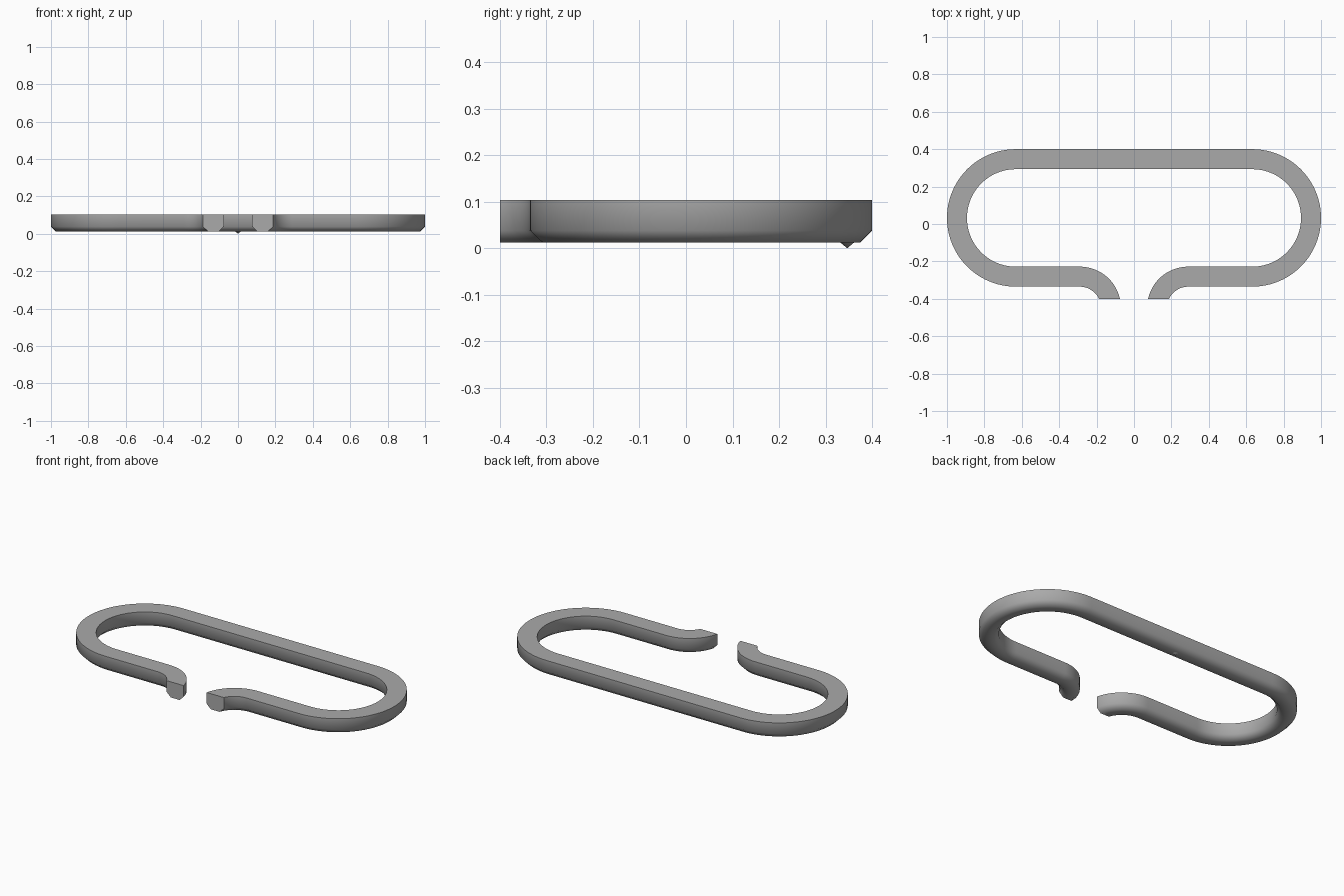
import bpy, bmesh, math

if "Cube" in bpy.data.objects:
    bpy.data.objects.remove(bpy.data.objects["Cube"])

grey = bpy.data.materials.new("plain grey")
grey.diffuse_color = (0.4, 0.4, 0.4, 1)
grey.use_nodes = True
grey.node_tree.nodes["Principled BSDF"].inputs["Base Color"].default_value = grey.diffuse_color

HALF_W = 0.0535          # half width of the bar
Z0, Z1, CH = 0.012, 0.104, 0.026
CX, CY, R = 0.6325, 0.0325, 0.314       # big end arcs (centreline)
TX, TR = 0.29, 0.1665                   # flared tips (centreline)
TY = CY - R - TR


def arc(cx, cy, r, a0, a1, n):
    """Points with their outward-left normals along an arc."""
    turn = 1 if a1 > a0 else -1
    out = []
    for i in range(n + 1):
        a = math.radians(a0 + (a1 - a0) * i / n)
        c, s = math.cos(a), math.sin(a)
        out.append((cx + r * c, cy + r * s, -c * turn, -s * turn))
    return out


def finish(bm, name, angle):
    bmesh.ops.recalc_face_normals(bm, faces=bm.faces)
    mesh = bpy.data.meshes.new(name)
    bm.to_mesh(mesh)
    bm.free()
    ob = bpy.data.objects.new(name, mesh)
    bpy.context.collection.objects.link(ob)
    mesh.materials.append(grey)
    bpy.ops.object.select_all(action='DESELECT')
    ob.select_set(True)
    bpy.context.view_layer.objects.active = ob
    bpy.ops.object.shade_smooth_by_angle(angle=math.radians(angle))
    return ob


# Centreline of the open link, from the right tip around to the left tip
path = (arc(TX, TY, TR, 180, 90, 24) + arc(CX, CY, R, -90, 90, 48)
        + arc(-CX, CY, R, 90, 270, 48) + arc(-TX, TY, TR, 90, 0, 24))

# Flat-topped bar section with chamfered lower edges
section = [(-HALF_W, Z1), (-HALF_W, Z0 + CH), (-HALF_W + CH, Z0),
           (HALF_W - CH, Z0), (HALF_W, Z0 + CH), (HALF_W, Z1)]

# Swept bar, tips trimmed flat at the front
bm = bmesh.new()
rings = [[bm.verts.new((x + nx * u, y + ny * u, z)) for u, z in section]
         for x, y, nx, ny in path]
k = len(section)
for a, b in zip(rings, rings[1:]):
    for i in range(k):
        j = (i + 1) % k
        bm.faces.new((a[i], a[j], b[j], b[i]))
cut = bmesh.ops.bisect_plane(bm, geom=bm.verts[:] + bm.edges[:] + bm.faces[:],
                             plane_co=(0, -0.4, 0), plane_no=(0, -1, 0), clear_outer=True)
bmesh.ops.holes_fill(bm, edges=[e for e in bm.edges if e.is_boundary], sides=0)
finish(bm, "link_bar", 50)

# Small pointed nub under the middle of the back bar
bm = bmesh.new()
bmesh.ops.create_cone(bm, cap_ends=True, segments=12, radius1=0.0, radius2=0.017, depth=0.014)
bmesh.ops.remove_doubles(bm, verts=bm.verts, dist=1e-5)
bmesh.ops.translate(bm, verts=bm.verts, vec=(0, CY + R, 0.007))
finish(bm, "under_nub", 40)
